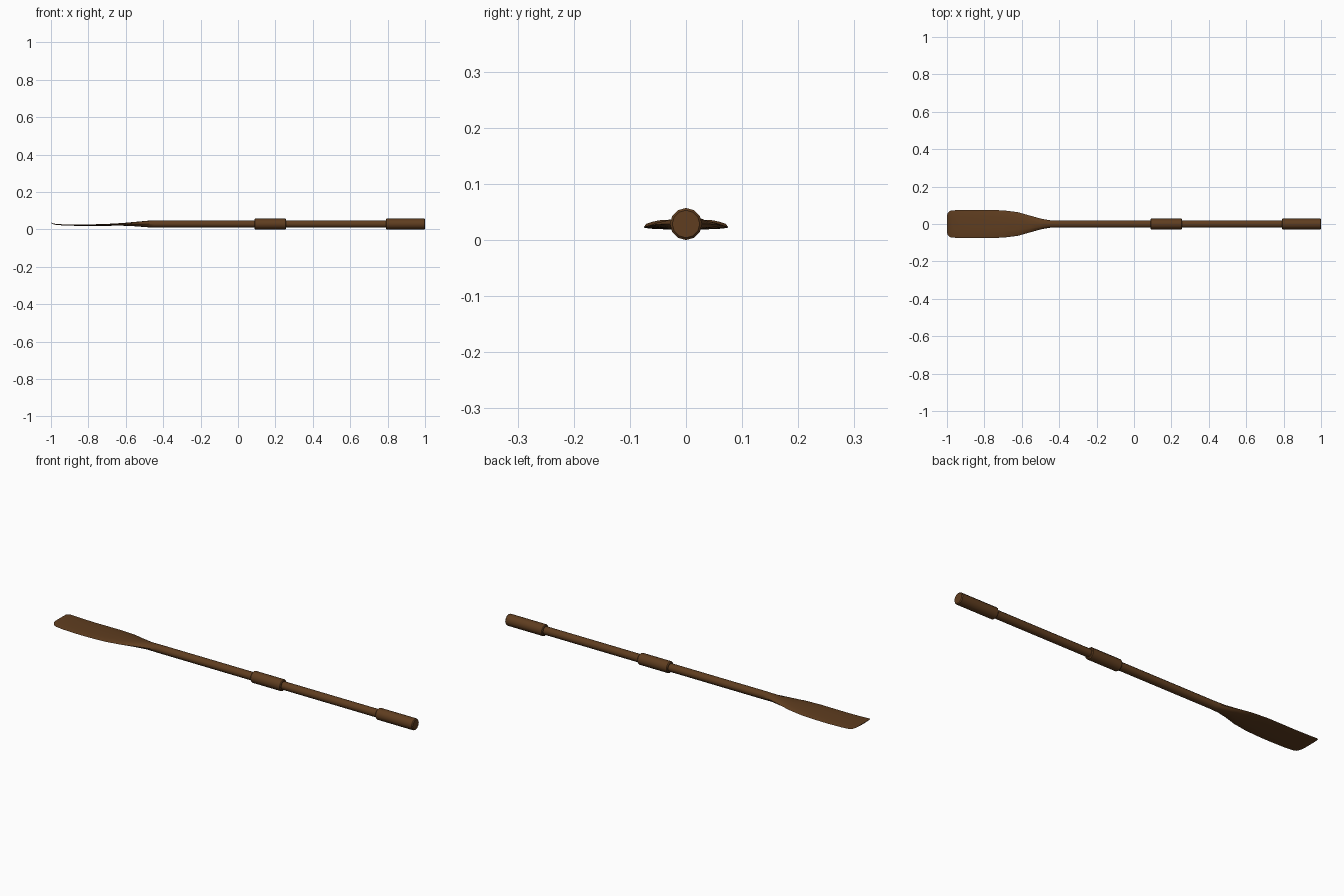
import bpy, math

if "Cube" in bpy.data.objects:
    bpy.data.objects.remove(bpy.data.objects["Cube"])

N = 12
ZC = 0.0285

wood = bpy.data.materials.new("wood")
wood.diffuse_color = (0.115, 0.047, 0.014, 1)
wood.use_nodes = True
wood.node_tree.nodes["Principled BSDF"].inputs["Base Color"].default_value = wood.diffuse_color


def loft(name, stations):
    """Skin elliptical rings along x; station = (x, half width, half thickness, z)."""
    verts, faces = [], []
    for x, w, t, z in stations:
        for i in range(N):
            a = 2 * math.pi * i / N
            verts.append((x, w * math.cos(a), z + t * math.sin(a)))
    for s in range(len(stations) - 1):
        for i in range(N):
            j = (i + 1) % N
            faces.append((s * N + i, s * N + j, (s + 1) * N + j, (s + 1) * N + i))
    last = (len(stations) - 1) * N
    faces.append(tuple(reversed(range(N))))
    faces.append(tuple(range(last, last + N)))
    me = bpy.data.meshes.new(name)
    me.from_pydata(verts, [], faces)
    me.materials.append(wood)
    ob = bpy.data.objects.new(name, me)
    bpy.context.collection.objects.link(ob)
    bpy.context.view_layer.objects.active = ob
    ob.select_set(True)
    bpy.ops.object.shade_smooth_by_angle(angle=math.radians(35))
    ob.select_set(False)
    return ob


# Shaft flowing into the flattened blade with its upturned tip
loft("shaft_and_blade", [
    (-1.0, 0.048, 0.0015, 0.0350),
    (-0.995, 0.060, 0.0018, 0.0325),
    (-0.985, 0.070, 0.0022, 0.0290),
    (-0.970, 0.073, 0.0025, 0.0260),
    (-0.93, 0.0745, 0.003, 0.0235),
    (-0.85, 0.075, 0.0035, 0.0220),
    (-0.78, 0.075, 0.004, 0.0225),
    (-0.70, 0.073, 0.005, 0.0240),
    (-0.62, 0.063, 0.007, 0.0265),
    (-0.56, 0.046, 0.011, 0.0280),
    (-0.50, 0.029, 0.016, ZC),
    (-0.45, 0.020, 0.020, ZC),
    (0.90, 0.020, 0.020, ZC),
])

# Oarlock sleeve and hand grip, both with small chamfered ends
for name, x0, x1 in (("sleeve", 0.087, 0.257), ("hand_grip", 0.79, 1.0)):
    r, c = 0.0285, 0.004
    loft(name, [(x0, r - c, r - c, ZC), (x0 + c, r, r, ZC),
                (x1 - c, r, r, ZC), (x1, r - c, r - c, ZC)])
